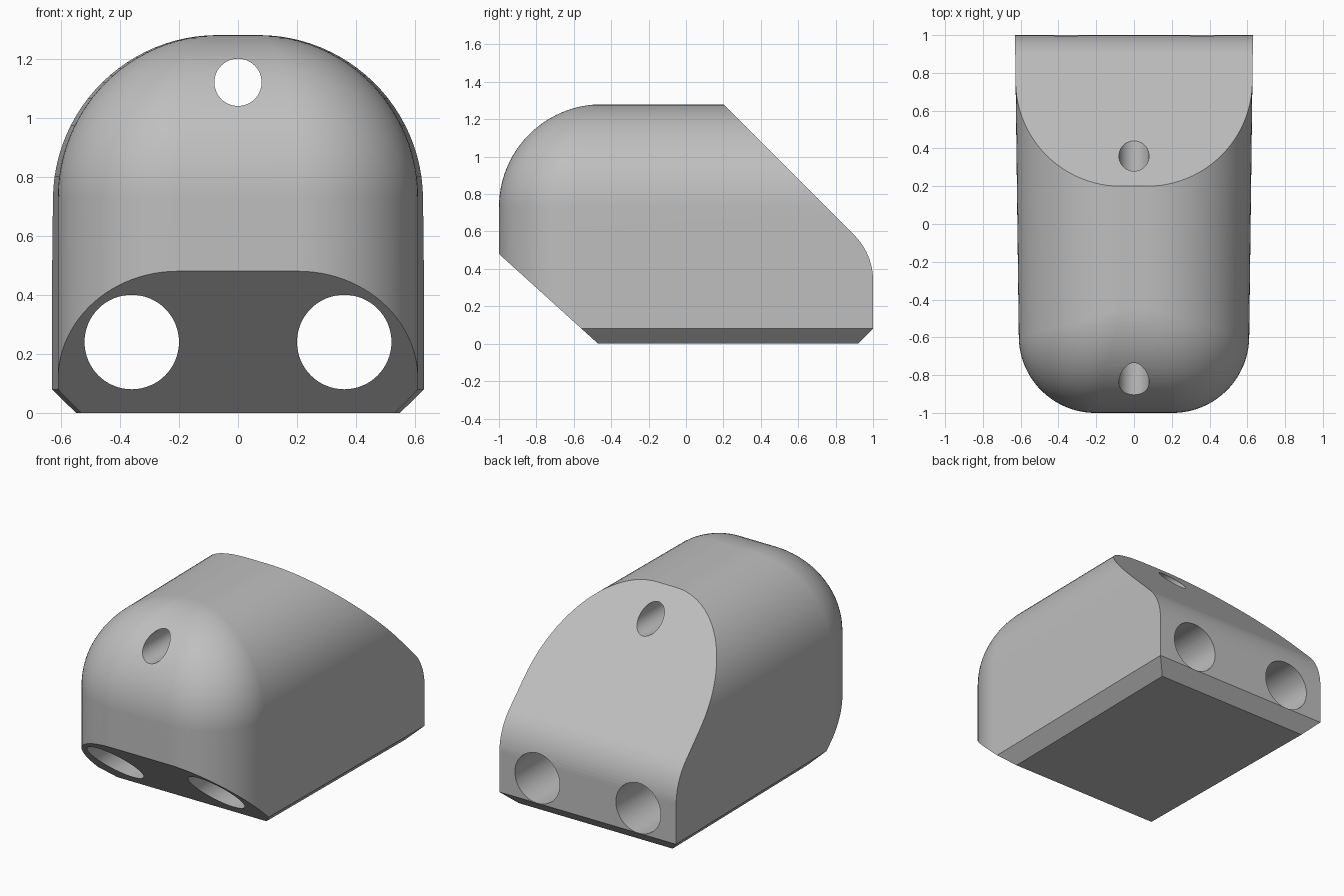
import bpy, bmesh, math

cube = bpy.data.objects.get("Cube")
if cube:
    bpy.data.objects.remove(cube, do_unlink=True)

FRONT_HALF, TAPER = 0.605, 0.0125   # half width at the front, growth per unit of y
HEIGHT, DOME_R, CORNER_R, CHAMFER = 1.28, 0.55, 0.40, 0.08
STEPS = 24

grey = bpy.data.materials.new("light_grey")
grey.use_nodes = True
grey.diffuse_color = (0.52, 0.52, 0.52, 1)
grey.node_tree.nodes["Principled BSDF"].inputs["Base Color"].default_value = (0.52, 0.52, 0.52, 1)


def finish(name, bm):
    bmesh.ops.remove_doubles(bm, verts=bm.verts, dist=1e-5)
    bmesh.ops.recalc_face_normals(bm, faces=bm.faces)
    mesh = bpy.data.meshes.new(name)
    bm.to_mesh(mesh)
    bm.free()
    mesh.materials.append(grey)
    obj = bpy.data.objects.new(name, mesh)
    bpy.context.collection.objects.link(obj)
    return obj


def outline(inset, radius):
    """Half of a tapered plan with a rounded front corner, then its mirror."""
    right = [(FRONT_HALF - inset + TAPER * 2.2, 1.2)]
    cx, cy = FRONT_HALF - inset - radius, -1 + inset + radius
    for i in range(STEPS + 1):
        a = math.pi / 2 * i / STEPS
        y = cy - radius * math.sin(a)
        right.append((cx + radius * math.cos(a) + TAPER * (y + 1), y))
    return right + [(-x, y) for x, y in reversed(right)]


# Body: plan outlines stacked from the side chamfers to the domed roof
levels = [(0, CHAMFER, CORNER_R - CHAMFER), (CHAMFER, 0, CORNER_R)]
for i in range(STEPS + 1):
    a = math.pi / 2 * i / STEPS
    c = math.cos(a)
    levels.append((HEIGHT - DOME_R + DOME_R * math.sin(a),
                   DOME_R * (1 - c), CORNER_R * c))
bm = bmesh.new()
rings = [[bm.verts.new((x, y, z)) for x, y in outline(d, max(r, 0.002))]
         for z, d, r in levels]
for low, high in zip(rings, rings[1:]):
    for i in range(len(low)):
        j = (i + 1) % len(low)
        bm.faces.new((low[i], low[j], high[j], high[i]))
bm.faces.new(rings[0][::-1])
bm.faces.new(rings[-1])
body = finish("body", bm)

# Side profile: sloped nose underside, sloped back and rounded rear shoulder
BACK_R = 0.34
back_z = 0.48 - BACK_R * math.tan(math.pi / 8)
profile = [(-0.47, 0), (1 - CHAMFER, 0), (1, CHAMFER)]
for i in range(13):
    a = math.pi / 4 * i / 12
    profile.append((1 - BACK_R + BACK_R * math.cos(a), back_z + BACK_R * math.sin(a)))
profile += [(0.2, HEIGHT), (0.1, 1.38), (-1.1, 1.38), (-1.1, 0.5706)]
bm = bmesh.new()
face = bm.faces.new([bm.verts.new((-1, y, z)) for y, z in profile])
moved = bmesh.ops.extrude_face_region(bm, geom=[face])["geom"]
bmesh.ops.translate(bm, vec=(2, 0, 0),
                    verts=[v for v in moved if isinstance(v, bmesh.types.BMVert)])
# Trim the flat nose face exactly
side_cutter = finish("side_profile_cutter", bm)


def hole_cutter(name, x, z, radius):
    bpy.ops.mesh.primitive_cylinder_add(vertices=64, radius=radius, depth=3,
                                        location=(x, 0, z), rotation=(math.pi / 2, 0, 0))
    obj = bpy.context.object
    obj.name = name
    obj.data.materials.append(grey)
    return obj


cutters = [("INTERSECT", side_cutter),
           ("DIFFERENCE", hole_cutter("top_hole_cutter", 0, 1.12, 0.08)),
           ("DIFFERENCE", hole_cutter("left_hole_cutter", 0.36, 0.24, 0.16)),
           ("DIFFERENCE", hole_cutter("right_hole_cutter", -0.36, 0.24, 0.16))]

# Cut the side profile and the three through holes
bpy.ops.object.select_all(action="DESELECT")
bpy.context.view_layer.objects.active = body
body.select_set(True)
for operation, cutter in cutters:
    cutter.hide_render = True
    mod = body.modifiers.new("cut", "BOOLEAN")
    mod.operation, mod.solver, mod.object = operation, "EXACT", cutter
    bpy.ops.object.modifier_apply(modifier=mod.name)
    bpy.data.objects.remove(cutter, do_unlink=True)

bpy.ops.object.shade_smooth_by_angle(angle=math.radians(25))
weighted = body.modifiers.new("even_shading", "WEIGHTED_NORMAL")
weighted.keep_sharp = True
